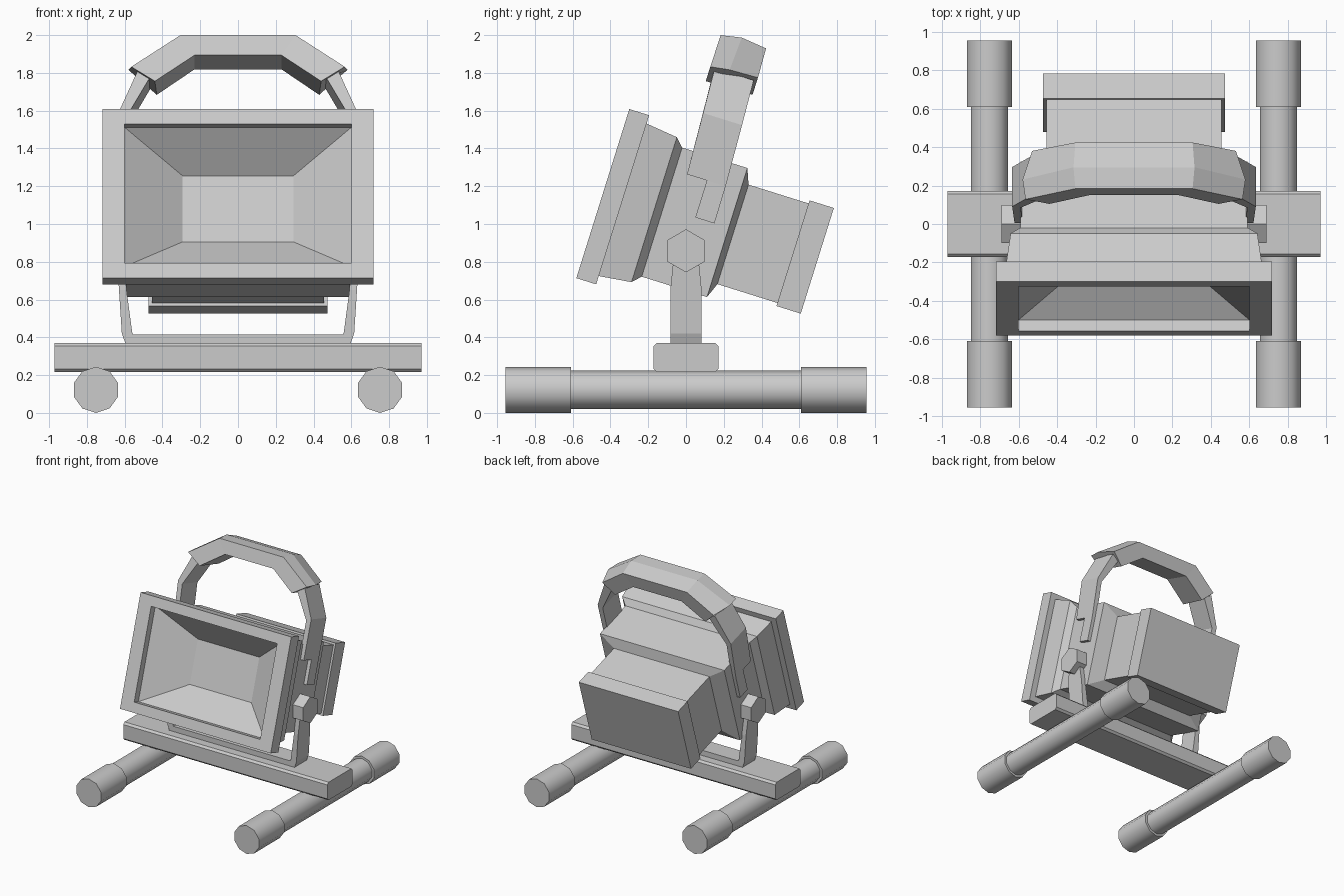
import bpy, bmesh, math
from mathutils import Matrix

if "Cube" in bpy.data.objects:
    bpy.data.objects.remove(bpy.data.objects["Cube"])

# Tilted frame of the lamp head: origin on the pivot, y = depth, z = up
HEAD = Matrix.Translation((0.005, 0, 0)) @ Matrix.Identity(4)
HEAD = Matrix.Translation((0, 0.005, 0.86)) @ Matrix.Rotation(math.radians(-17.4), 4, 'X')
MID = 0.154  # height of the head's axis above the pivot


def finish(name, bm, matrix=None, mirror=False, smooth=None):
    bmesh.ops.recalc_face_normals(bm, faces=bm.faces[:])
    me = bpy.data.meshes.new(name)
    bm.to_mesh(me)
    bm.free()
    ob = bpy.data.objects.new(name, me)
    bpy.context.collection.objects.link(ob)
    if matrix is not None:
        ob.matrix_world = matrix
    if mirror:
        ob.modifiers.new("mirror", 'MIRROR')
    if smooth:
        bpy.ops.object.select_all(action='DESELECT')
        ob.select_set(True)
        bpy.context.view_layer.objects.active = ob
        bpy.ops.object.shade_smooth_by_angle(angle=math.radians(smooth))
    return ob


def loft(name, rings, **kw):
    """Skin a row of equal-length rings and cap both ends."""
    bm = bmesh.new()
    rows = [[bm.verts.new(p) for p in r] for r in rings]
    n = len(rows[0])
    for a, b in zip(rows, rows[1:]):
        for i in range(n):
            j = (i + 1) % n
            bm.faces.new((a[i], a[j], b[j], b[i]))
    bm.faces.new(rows[0])
    bm.faces.new(rows[-1])
    return finish(name, bm, **kw)


def rect(d, w, h):
    return [(sx * w, d, MID + sz * h) for sx, sz in ((-1, -1), (1, -1), (1, 1), (-1, 1))]


def both_sides(half):
    """Right-hand rings continued from their mirror images."""
    return [[(-x, y, z) for x, y, z in r] for r in reversed(half)] + half


def turned(name, axis, profile, sides, centre, turn=0.0, **kw):
    """Prism-like part along x or y from (position, radius) pairs."""
    rings = []
    for t, r in profile:
        ring = []
        for i in range(sides):
            a = turn + 2 * math.pi * i / sides
            s, c = r * math.sin(a), r * math.cos(a)
            p = (t, s, c) if axis == 'x' else (s, t, c)
            ring.append(tuple(u + v for u, v in zip(p, centre)))
        rings.append(ring)
    return loft(name, rings, **kw)


# Lamp head: reflector recess, bezel, stepped housing
loft("lamp_housing", [rect(*r) for r in (
    (-0.245, 0.293, 0.183), (-0.455, 0.6, 0.386), (-0.515, 0.6, 0.386),
    (-0.515, 0.718, 0.469), (-0.405, 0.718, 0.469), (-0.405, 0.666, 0.423),
    (-0.23, 0.642, 0.402), (-0.187, 0.592, 0.358), (0.175, 0.592, 0.358),
    (0.207, 0.455, 0.276))], matrix=HEAD)

# Battery box with its wider end cap
loft("rear_box", [rect(*r) for r in (
    (0.2, 0.455, 0.276), (0.54, 0.455, 0.276),
    (0.54, 0.473, 0.293), (0.675, 0.473, 0.293))], matrix=HEAD)

# Handle arms with a notched foot: outer x/z, inner x/z, depth range
arm = []
for xo, zo, xi, zi, d0, d1 in (
        (0.622, 0.18, 0.58, 0.18, -0.01, 0.096),
        (0.622, 0.385, 0.58, 0.385, -0.01, 0.094),
        (0.622, 0.385, 0.58, 0.385, -0.12, 0.094),
        (0.634, 0.72, 0.59, 0.70, -0.136, 0.08),
        (0.525, 0.965, 0.46, 0.925, -0.148, 0.068)):
    arm.append([(xo, d0, zo), (xo, d1, zo), (xi, d1, zi), (xi, d0, zi)])
loft("handle_arm", arm, matrix=HEAD, mirror=True)

# Grip: five-sided section with a raised ridge, bent down at both ends
grip = [
    [(0.305, -0.17, 1.141), (0.315, -0.06, 1.162), (0.305, 0.08, 1.146),
     (0.23, 0.08, 1.03), (0.23, -0.17, 1.03)],
    [(0.565, -0.173, 0.965), (0.58, -0.07, 0.98), (0.53, 0.085, 0.985),
     (0.43, 0.085, 0.89), (0.44, -0.173, 0.885)]]
loft("handle_grip", both_sides(grip), matrix=HEAD)

# U-shaped bracket under the head: outer x/z, inner x/z, half depth
bracket = []
for xo, zo, xi, zi, h in (
        (0.595, 0.365, 0.555, 0.415, 0.083), (0.615, 0.42, 0.56, 0.425, 0.083),
        (0.63, 0.65, 0.59, 0.65, 0.083), (0.638, 0.78, 0.598, 0.78, 0.07),
        (0.642, 0.88, 0.602, 0.88, 0.06)):
    bracket.append([(xo, -h, zo), (xo, h, zo), (xi, h, zi), (xi, -h, zi)])
loft("bracket", both_sides(bracket))

# Hexagonal pivot knobs
turned("pivot_knob", 'x', ((0.59, 0.114), (0.69, 0.114)), 6, (0, 0, 0.858), mirror=True)

# Cross bar with softened long edges
hw, z0, z1, c = 0.172, 0.216, 0.37, 0.017
section = [(-hw + c, z0), (hw - c, z0), (hw, z0 + c), (hw, z1 - c),
           (hw - c, z1), (-hw + c, z1), (-hw, z1 - c), (-hw, z0 + c)]
loft("cross_bar", [[(x, y, z) for y, z in section] for x in (-0.972, 0.972)])

# Tubular feet with thicker sleeves on the ends
turned("foot_tube", 'y', (
    (-0.956, 0.122), (-0.61, 0.122), (-0.61, 0.102), (0.61, 0.102),
    (0.61, 0.122), (0.956, 0.122)), 10, (0.752, 0, 0.122), mirror=True, smooth=40)
